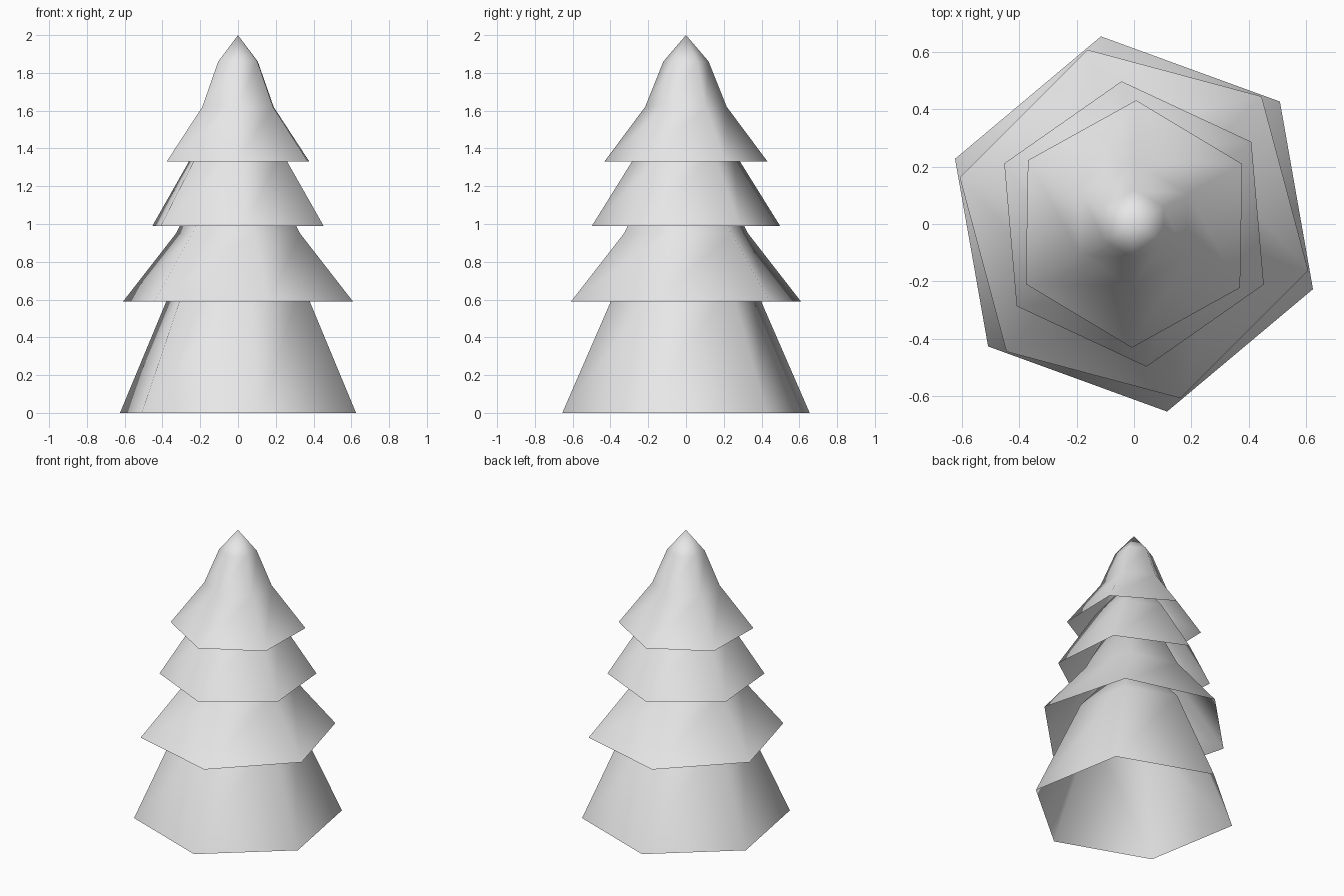
import bpy
from math import cos, sin, radians, tau

cube = bpy.data.objects.get("Cube")
if cube:
    bpy.data.objects.remove(cube, do_unlink=True)

SIDES = 6

grey = bpy.data.materials.new("plain_grey")
grey.use_nodes = True
grey.diffuse_color = (0.8, 0.8, 0.8, 1)
grey.node_tree.nodes["Principled BSDF"].inputs["Base Color"].default_value = (0.8, 0.8, 0.8, 1)


def foliage_tier(name, turn, rings, tip):
    """Open-bottomed six-sided cone through (radius, height) rings, closed at the tip."""
    verts = []
    for radius, z in rings:
        for i in range(SIDES):
            a = radians(turn) + tau * i / SIDES
            verts.append((radius * cos(a), radius * sin(a), z))
    verts.append((0, 0, tip))
    faces = []
    for r in range(len(rings) - 1):
        for i in range(SIDES):
            j = (i + 1) % SIDES
            low, high = r * SIDES, (r + 1) * SIDES
            faces.append((low + i, low + j, high + j, high + i))
    last = (len(rings) - 1) * SIDES
    for i in range(SIDES):
        faces.append((last + i, last + (i + 1) % SIDES, len(verts) - 1))

    mesh = bpy.data.meshes.new(name)
    mesh.from_pydata(verts, [], faces)
    mesh.materials.append(grey)
    mesh.shade_smooth()
    obj = bpy.data.objects.new(name, mesh)
    bpy.context.collection.objects.link(obj)
    return obj


# Tiers from the ground up, each tucked under the next and slightly turned
foliage_tier("bottom_tier", 40, [(0.665, 0), (0.36, 0.69), (0.2, 0.88)], 0.97)
foliage_tier("lower_middle_tier", 45, [(0.63, 0.59), (0.34, 0.95), (0.2, 1.22)], 1.31)
foliage_tier("upper_middle_tier", 35, [(0.5, 0.99), (0.25, 1.39), (0.13, 1.54)], 1.65)
foliage_tier("top_tier", 29, [(0.432, 1.33), (0.216, 1.62), (0.12, 1.86)], 2)
